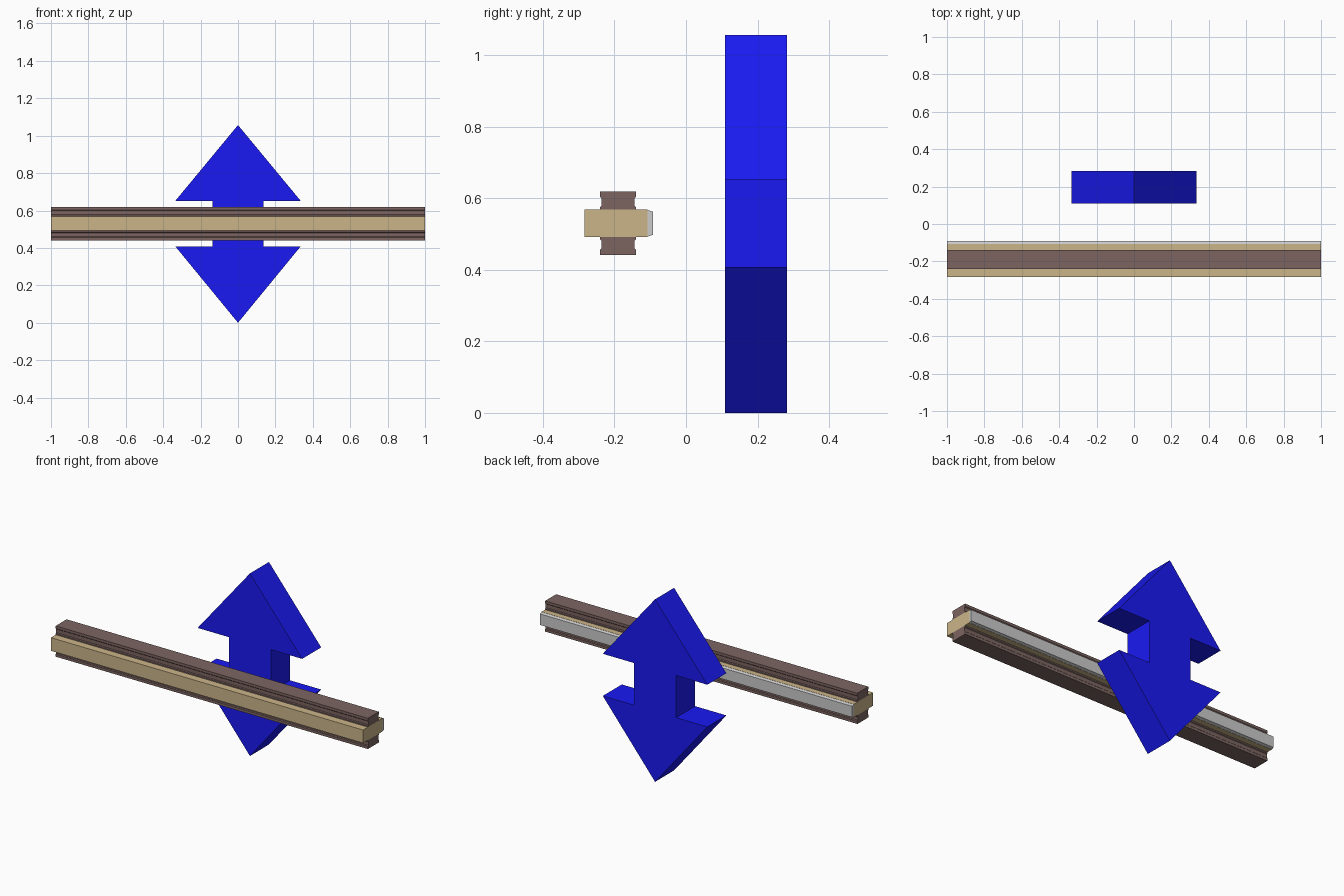
import bpy
import bmesh
from mathutils import Vector

if "Cube" in bpy.data.objects:
    bpy.data.objects.remove(bpy.data.objects["Cube"])


def material(name, color):
    m = bpy.data.materials.new(name)
    m.diffuse_color = (*color, 1)
    return m


def prism(name, profile, direction, mat=None):
    """Extrude a closed profile of 3D points along a direction."""
    bm = bmesh.new()
    face = bm.faces.new([bm.verts.new(p) for p in profile])
    out = bmesh.ops.extrude_face_region(bm, geom=[face])
    verts = [g for g in out["geom"] if isinstance(g, bmesh.types.BMVert)]
    bmesh.ops.translate(bm, vec=Vector(direction), verts=verts)
    bmesh.ops.recalc_face_normals(bm, faces=bm.faces)
    me = bpy.data.meshes.new(name)
    bm.to_mesh(me)
    bm.free()
    ob = bpy.data.objects.new(name, me)
    bpy.context.collection.objects.link(ob)
    if mat:
        me.materials.append(mat)
    return ob


def rail(name, yz, mat=None):
    return prism(name, [(-1, y, z) for y, z in yz], (2, 0, 0), mat)


blue = material("blue", (0.01, 0.01, 0.9))
tan = material("tan", (0.28, 0.16, 0.05))
dark = material("dark_brown", (0.03, 0.015, 0.012))
tan.diffuse_color = (0.60, 0.46, 0.25, 1)
dark.diffuse_color = (0.20, 0.13, 0.12, 1)

# Double-headed arrow: right half outline, mirrored to the left
half = [(0, 0), (0.335, 0.408), (0.135, 0.408),
        (0.135, 0.652), (0.335, 0.652), (0, 1.057)]
outline = half + [(-x, z) for x, z in half[-2:0:-1]]
prism("double_arrow", [(x, 0.109, z) for x, z in outline], (0, 0.174, 0), blue)

# Wooden centre bar
rail("centre_bar", [(-0.284, 0.492), (-0.107, 0.492),
                    (-0.107, 0.568), (-0.284, 0.568)], tan)

# Chamfered grey strip along the back of the bar
rail("back_strip", [(-0.107, 0.493), (-0.092, 0.498),
                    (-0.092, 0.562), (-0.107, 0.567)])

# Dark grooved rails above and below the bar
side = [(0.050, 0.038), (0.050, 0.045), (0.046, 0.049), (0.046, 0.070),
        (0.050, 0.074), (0.050, 0.089)]
section = side + [(-y, z) for y, z in reversed(side)]
for name, s in (("upper_rail", 1), ("lower_rail", -1)):
    rail(name, [(-0.19 + y, 0.53 + s * z) for y, z in section], dark)

for m in bpy.data.materials:
    if m.users and not m.is_grease_pencil:
        m.use_nodes = True
        m.node_tree.nodes["Principled BSDF"].inputs["Base Color"].default_value = m.diffuse_color
